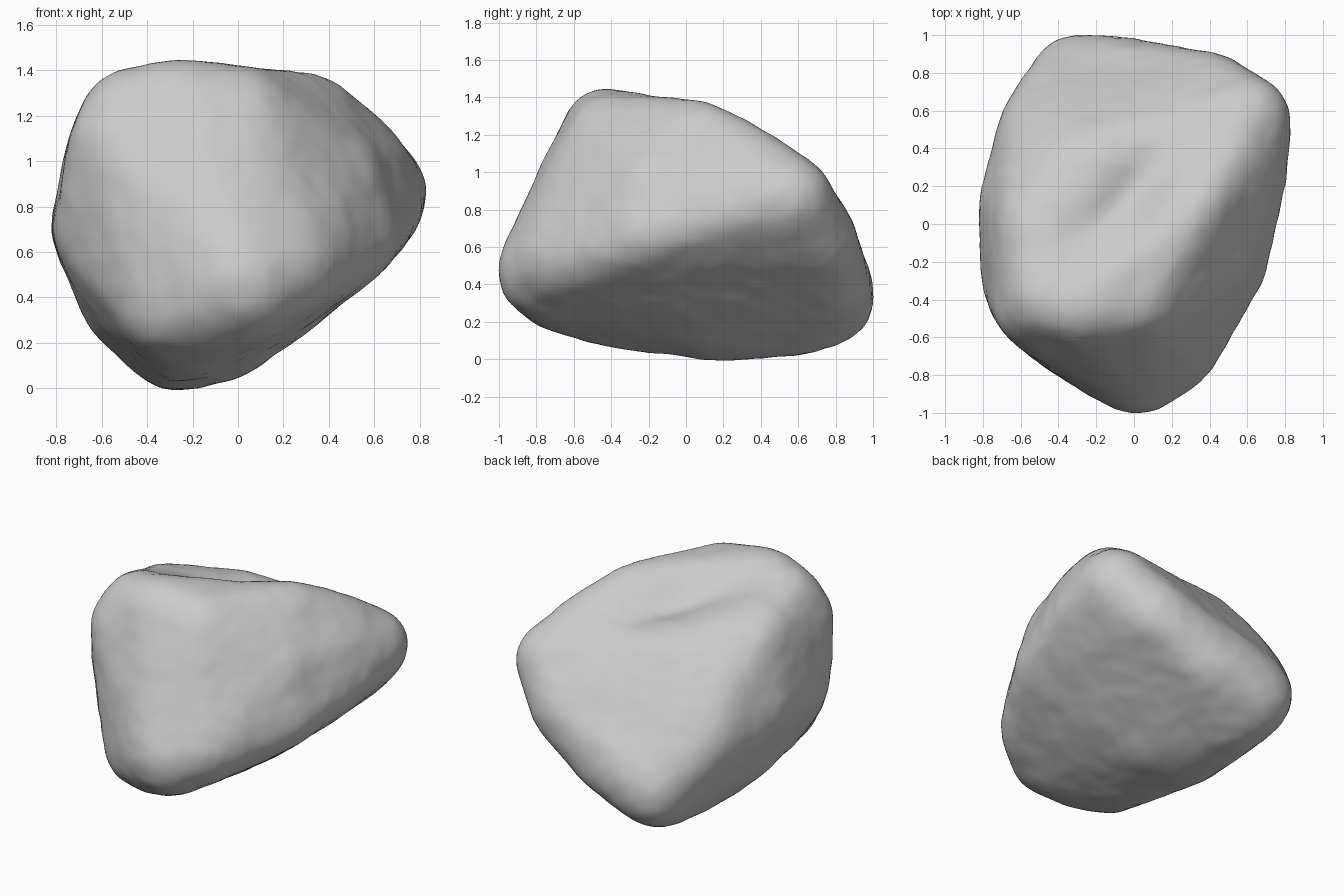
import bpy
import bmesh
from math import exp
from mathutils import Vector, Matrix, noise

default_cube = bpy.data.objects.get("Cube")
if default_cube:
    bpy.data.objects.remove(default_cube, do_unlink=True)

# Rounded corners of the boulder: centre x, y, z and radius
corners = {
    "top_front_left": (-.46, -.39, 1.18, .22),
    "top_peak": (-.28, -.43, 1.22, .22),
    "top_front": (.02, -.41, 1.19, .21),
    "top_rim": (.28, .07, 1.2, .2),
    "top_rim_back": (.45, .3, 1.04, .22),
    "top_left": (-.5, 0, 1.06, .23),
    "back_rim": (-.25, .33, .99, .2),
    "top_back": (-.4, .45, .75, .22),
    "front_left_shoulder": (-.53, -.45, 1.07, .2),
    "left_shoulder": (-.48, .3, .84, .23),
    "back_right_tip": (.6, .55, .86, .22),
    "side_ridge_back": (.6, .3, .82, .21),
    "side_shoulder": (.54, .25, .95, .2),
    "side_bulge": (.4, -.2, .92, .21),
    "side_ridge_mid": (.5, -.22, .66, .19),
    "nose_side": (.22, -.65, .54, .22),
    "nose": (.02, -.75, .47, .25),
    "nose_low": (-.1, -.7, .39, .22),
    "front_left_low": (-.3, -.62, .35, .2),
    "left_front": (-.58, -.3, .7, .22),
    "left_mid": (-.58, .1, .72, .23),
    "left_back": (-.48, .5, .6, .23),
    "left_low": (-.45, .04, .42, .24),
    "back_left": (-.3, .76, .33, .24),
    "back_mid": (.05, .75, .42, .21),
    "back_right_low": (.4, .68, .65, .22),
    "keel_mid": (-.27, .2, .24, .24),
    "keel_back": (-.27, .6, .27, .24),
    "keel_side": (-.08, .1, .26, .22),
    "keel_right": (.12, .05, .37, .2),
    "keel_front": (-.25, -.35, .29, .22),
}
softening_allowance = .018

# Wrap all corners in one tight skin
bm = bmesh.new()
for x, y, z, radius in corners.values():
    bmesh.ops.create_icosphere(bm, subdivisions=3,
                               radius=radius + softening_allowance,
                               matrix=Matrix.Translation((x, y, z)))
bmesh.ops.delete(bm, geom=bm.edges[:], context='EDGES_FACES')
bmesh.ops.convex_hull(bm, input=bm.verts[:])
bmesh.ops.delete(bm, geom=[v for v in bm.verts if not v.link_faces], context='VERTS')
bmesh.ops.recalc_face_normals(bm, faces=bm.faces[:])
mesh = bpy.data.meshes.new("boulder")
bm.to_mesh(mesh)
bm.free()
boulder = bpy.data.objects.new("boulder", mesh)
bpy.context.collection.objects.link(boulder)
bpy.context.view_layer.objects.active = boulder
boulder.select_set(True)

# Even out the skin and soften its edges
remesh = boulder.modifiers.new("even_skin", 'REMESH')
remesh.mode = 'VOXEL'
remesh.voxel_size = .035
soften = boulder.modifiers.new("soften", 'SMOOTH')
soften.factor = .5
soften.iterations = 22
for name in ("even_skin", "soften"):
    bpy.ops.object.modifier_apply(modifier=name)

# Diagonal hollow in the top: a broad dish with a narrow valley inside
along = Vector((1, 1, 0)).normalized()
across = Vector((-1, 1, 0)).normalized()
hollow_centre = Vector((-.02, .14, 0))
verts = boulder.data.vertices
normals = [v.normal.copy() for v in verts]
for v, normal in zip(verts, normals):
    offset = v.co - hollow_centre
    a, c = offset.dot(along), offset.dot(across)
    if v.co.z > .7:
        dish = .07 * exp(-(a / .4) ** 2 - (c / .26) ** 2)
        valley = .08 * exp(-(a / .36) ** 2 - (c / .14) ** 2)
        v.co.z -= dish + valley
    # Slightly weathered surface
    v.co += normal * (.008 * noise.noise(v.co * 4) + .004 * noise.noise(v.co * 11))

# Plain stone colour
stone = bpy.data.materials.new("grey_stone")
stone.use_nodes = True
grey = (.6, .6, .6, 1)
stone.diffuse_color = grey
stone.node_tree.nodes["Principled BSDF"].inputs["Base Color"].default_value = grey
boulder.data.materials.append(stone)
bpy.ops.object.shade_smooth()
